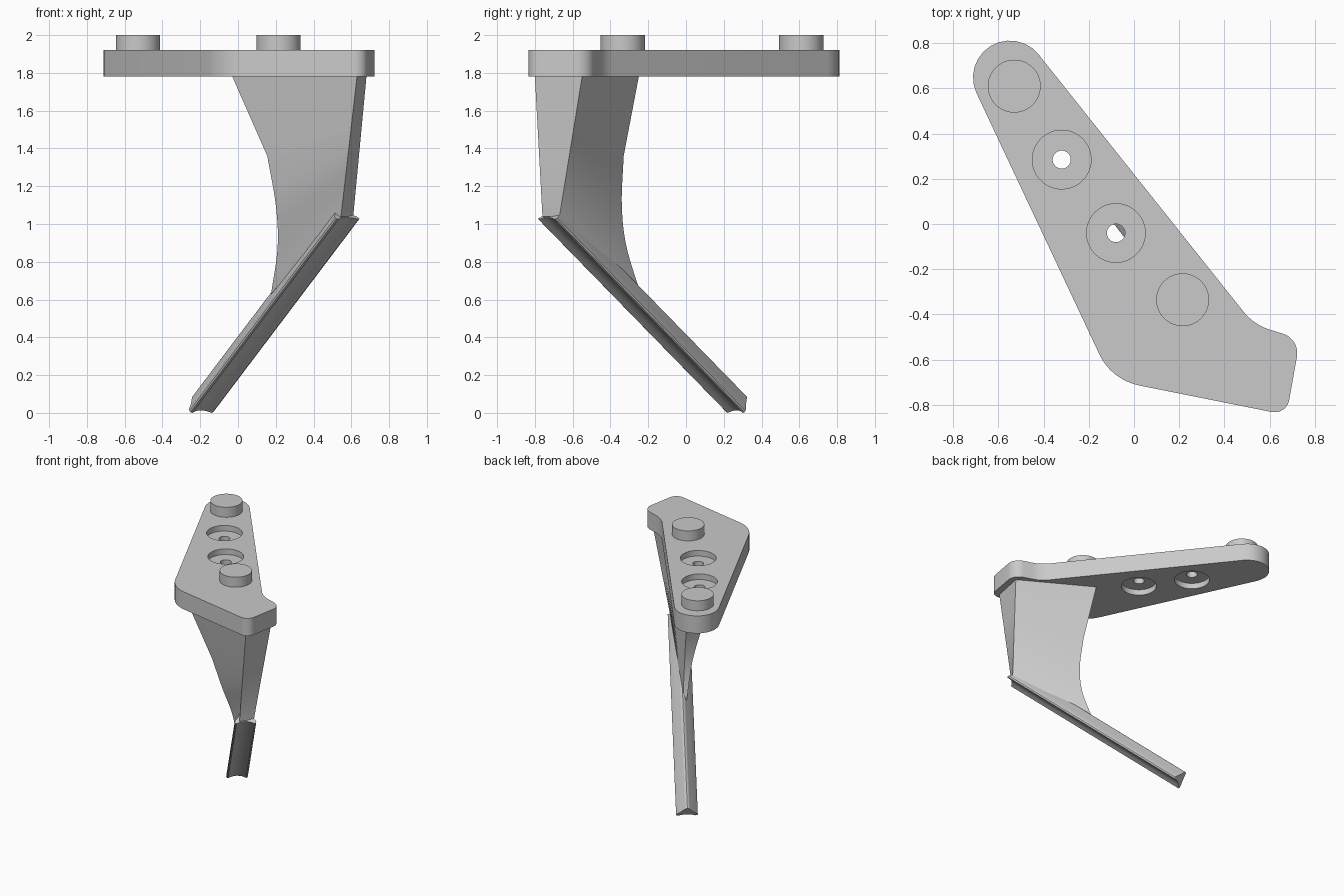
import bpy, bmesh, math
from mathutils import Vector

cube = bpy.data.objects.get("Cube")
if cube:
    bpy.data.objects.remove(cube)

grey = bpy.data.materials.new("plain_grey")
grey.use_nodes = True
colour = (0.585, 0.585, 0.585, 1)
grey.diffuse_color = colour
grey.node_tree.nodes["Principled BSDF"].inputs["Base Color"].default_value = colour


def loft(name, rings):
    """Skin equal-length rings of points and cap both ends."""
    bm = bmesh.new()
    vs = [[bm.verts.new(p) for p in ring] for ring in rings]
    n = len(rings[0])
    for a, b in zip(vs, vs[1:]):
        for i in range(n):
            j = (i + 1) % n
            bm.faces.new((a[i], a[j], b[j], b[i]))
    bm.faces.new(vs[0])
    bm.faces.new(vs[-1])
    bmesh.ops.recalc_face_normals(bm, faces=bm.faces)
    mesh = bpy.data.meshes.new(name)
    bm.to_mesh(mesh)
    bm.free()
    mesh.materials.append(grey)
    obj = bpy.data.objects.new(name, mesh)
    bpy.context.collection.objects.link(obj)
    return obj


def select(obj):
    bpy.ops.object.select_all(action='DESELECT')
    obj.select_set(True)
    bpy.context.view_layer.objects.active = obj


def smooth(obj, degrees=30):
    select(obj)
    bpy.ops.object.shade_smooth_by_angle(angle=math.radians(degrees))


def disc(name, x, y, r, z0, z1, n=48):
    ring = [(x + r * math.cos(math.tau * i / n), y + r * math.sin(math.tau * i / n))
            for i in range(n)]
    return loft(name, [[(*p, z) for p in ring] for z in (z0, z1)])


def fillet(prev, corner, nxt, r, steps=12):
    """Arc of radius r rounding one corner of an outline."""
    c = Vector(corner)
    a, b = (Vector(prev) - c).normalized(), (Vector(nxt) - c).normalized()
    half = a.angle(b) / 2
    centre = c + (a + b).normalized() * r / math.sin(half)
    reach = r / math.tan(half)
    start = (c + a * reach - centre).normalized()
    end = (c + b * reach - centre).normalized()
    return [centre + start.slerp(end, i / steps) * r for i in range(steps + 1)]


# Mounting plate with rounded corners
TOP, UNDER = 1.92, 1.78
corners = [((-1.29, 1.84), .163), ((-.1, -.69), .25), ((.675, -.845), .065),
           ((.735, -.51), .09), ((.53, -.445), .24)]
outline = []
for i, (corner, r) in enumerate(corners):
    outline += fillet(corners[i - 1][0], corner, corners[(i + 1) % len(corners)][0], r)
plate = loft("mounting_plate", [[(p.x, p.y, z) for p in outline] for z in (UNDER, TOP)])

# Screw holes recessed from both sides
for x, y in ((-.32, .285), (-.08, -.04)):
    for r, z0, z1 in ((.13, TOP - .045, TOP + .1), (.13, UNDER - .1, UNDER + .045),
                      (.04, UNDER - .1, TOP + .1)):
        cutter = disc("hole_cutter", x, y, r, z0, z1)
        cutter.hide_render = True
        mod = plate.modifiers.new("hole", 'BOOLEAN')
        mod.operation, mod.solver, mod.object = 'DIFFERENCE', 'EXACT', cutter
        select(plate)
        bpy.ops.object.modifier_apply(modifier=mod.name)
        bpy.data.objects.remove(cutter)
smooth(plate)

# Locating pegs
for name, x, y in (("back_peg", -.53, .61), ("front_peg", .215, -.335)):
    smooth(disc(name, x, y, .117, TOP - .01, 2))

# Sloping rail: rounded triangular section, slightly hollow underside
low, high = Vector((-.19, .26, 0)), Vector((.585, -.74, 1.025))
down = (low - high).normalized()
side = Vector((down.y, -down.x, 0)).normalized()
up = side.cross(down)
half = [(.035, .013), (.066, 0), (.076, .004), (.079, .014), (.073, .028),
        (.043, .064), (.02, .1), (.011, .111)]
section = [(0, .018)] + half + [(0, .115)] + [(-u, v) for u, v in reversed(half)]
rail = loft("sloping_rail", [[end + side * u + up * v + down * v * lean for u, v in section]
                             for end, lean in ((low, 0), (high, .4))])
smooth(rail, 35)

# Web between plate and rail: straight front flange, hollowed back edge
back_left = [(-.03, -.6, UNDER), (.155, -.55, 1.36), (.2, -.48, 1.1),
             (.21, -.38, .88), (.175, -.26, .63)]
back_right = [(.154, -.25, UNDER), (.21, -.33, 1.36), (.238, -.34, 1.1),
              (.234, -.315, .88), (.195, -.24, .63)]
front_left = [Vector((.63, -.8, UNDER)), Vector((.545, -.76, 1.04))]
front_right = [Vector((.68, -.55, UNDER)), Vector((.61, -.67, 1.04))]


def curve(points, steps=6):
    """Straight first span, then a smooth curve through the other points."""
    p = [Vector(q) for q in points]
    out = [p[0]]
    ext = [2 * p[1] - p[2]] + p[1:] + [2 * p[-1] - p[-2]]
    for a, b, c, d in zip(ext, ext[1:], ext[2:], ext[3:]):
        for i in range(steps):
            t = i / steps
            out.append(.5 * (2 * b + (c - a) * t + (2 * a - 5 * b + 4 * c - d) * t ** 2
                             + (3 * b - a - 3 * c + d) * t ** 3))
    return out + [p[-1]]


rings = []
for left, right in zip(curve(back_left), curve(back_right)):
    t = (UNDER - left.z) / (UNDER - back_left[-1][2])
    rings.append([front_left[0].lerp(front_left[1], t), front_right[0].lerp(front_right[1], t),
                  right, left])
smooth(loft("support_web", rings), 25)
